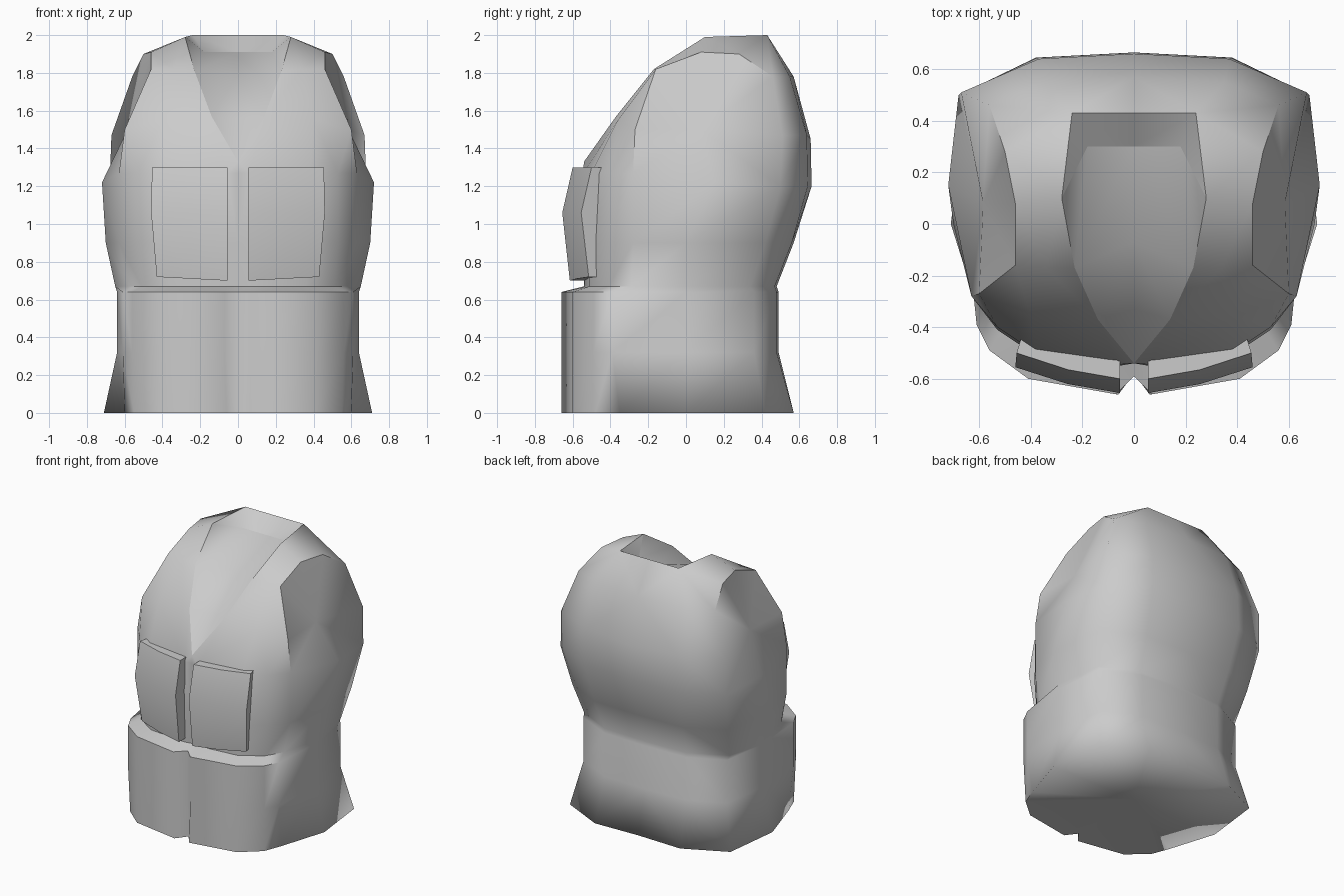
import bpy, math

if "Cube" in bpy.data.objects:
    bpy.data.objects.remove(bpy.data.objects["Cube"])

fabric = bpy.data.materials.new("grey_fabric")
fabric.diffuse_color = (0.6, 0.6, 0.6, 1)
fabric.use_nodes = True
fabric.node_tree.nodes["Principled BSDF"].inputs["Base Color"].default_value = fabric.diffuse_color


def make_half(name, verts, faces):
    """Build the +x half of a part and mirror it across the centre."""
    me = bpy.data.meshes.new(name)
    me.from_pydata(verts, [], faces)
    me.materials.append(fabric)
    ob = bpy.data.objects.new(name, me)
    bpy.context.collection.objects.link(ob)
    bpy.context.view_layer.objects.active = ob
    ob.select_set(True)
    bpy.ops.object.mode_set(mode='EDIT')
    bpy.ops.mesh.select_all(action='SELECT')
    bpy.ops.mesh.normals_make_consistent(inside=False)
    bpy.ops.object.mode_set(mode='OBJECT')
    for p in me.polygons:
        p.use_smooth = True
    m = ob.modifiers.new("mirror", 'MIRROR')
    m.use_clip = True
    m.merge_threshold = 0.002
    return ob


# Vest body: half outlines (x, y) from front centre round to back centre
base = [(0, -.58), (.06, -.66), (.41, -.60), (.55, -.48), (.60, -.35),
        (.71, 0), (.66, .42), (.35, .57), (0, .56)]
hip = [(0, -.59), (.07, -.66), (.41, -.60), (.56, -.49), (.61, -.39),
       (.64, 0), (.59, .36), (.33, .48), (0, .49)]
waist = [(0, -.53), (.06, -.54), (.36, -.51), (.51, -.41), (.58, -.29),
         (.65, 0), (.60, .34), (.34, .47), (0, .48)]
ribs = [(0, -.54), (.06, -.55), (.38, -.51), (.53, -.41), (.63, -.28),
        (.70, 0), (.64, .42), (.36, .56), (0, .57)]
chest = [(0, -.54), (.06, -.545), (.38, -.50), (.53, -.40), (.63, -.28),
         (.72, .15), (.68, .50), (.38, .645), (0, .665)]
rings = [(base, 0.0), (hip, .32), (hip, .64), (waist, .67),
         (ribs, .90), (chest, 1.2)]
n = len(base)
verts, faces = [], []
for outline, z in rings:
    for i, (x, y) in enumerate(outline):
        # the top ring climbs a little toward the front
        dz = (0.07 if i < 5 else 0.02 if i == 5 else 0) if z == 1.2 else 0
        verts.append((x, y, z + dz))
for r in range(len(rings) - 1):
    for i in range(n - 1):
        a = r * n + i
        faces.append((a, a + 1, a + n + 1, a + n))
verts.append((0, 0, 0.01))          # closed underside
under = len(verts) - 1
faces += [(i, under, i + 1) for i in range(n - 1)]

# Upper body: named points on neckline, shoulder, armhole and back
top = (len(rings) - 1) * n
P = {f"r{i}": top + i for i in range(n)}
upper = {
    # neckline
    "v0": (0, -.54, 1.33), "v1": (.14, -.37, 1.57), "v2": (.23, -.17, 1.81),
    "v3": (.28, .10, 1.99), "v4": (.24, .43, 2.0), "v5": (0, .43, 2.0),
    # chest strap middle
    "m1": (.40, -.36, 1.55), "m2": (.34, -.17, 1.82),
    # armhole rim
    "a1": (.60, -.27, 1.50), "a2": (.46, -.16, 1.82), "a3": (.46, .08, 1.91),
    "a4": (.50, .28, 1.90), "a5": (.56, .46, 1.78), "a6": (.67, .51, 1.47),
    "hole": (.585, .08, 1.50),
    # back
    "b1": (.37, .64, 1.47), "b2": (.35, .55, 1.78),
    "c1": (0, .66, 1.45), "c2": (0, .57, 1.78),
    # neck filling
    "n1": (0, -.33, 1.56), "n2": (0, -.07, 1.79), "n3": (0, .30, 1.91),
    "n4": (.18, .30, 1.91),
}
for key, co in upper.items():
    P[key] = len(verts)
    verts.append(co)


def patch(*names):
    faces.append(tuple(P[k] for k in names))


# Chest straps
patch("r0", "r1", "v0")
patch("r1", "r2", "m1", "v1")
patch("r1", "v1", "v0")
patch("r2", "r3", "m1")
patch("r3", "r4", "a1", "m1")
patch("v1", "m1", "m2", "v2")
patch("m1", "a1", "a2", "m2")
patch("v2", "m2", "v3")
patch("m2", "a2", "a3", "v3")
# Shoulder and back
patch("v3", "a3", "a4", "v4")
patch("v4", "a4", "a5", "b2")
patch("v4", "b2", "c2", "v5")
patch("b2", "a5", "a6", "b1")
patch("c2", "b2", "b1", "c1")
patch("b1", "a6", "r6", "r7")
patch("c1", "b1", "r7", "r8")
# Armhole filling, a fan round its middle
rim = ["r4", "r5", "r6", "a6", "a5", "a4", "a3", "a2", "a1"]
for p, q in zip(rim, rim[1:] + rim[:1]):
    patch(p, q, "hole")
# Neck filling and collar
patch("v0", "v1", "n1")
patch("v1", "v2", "n2", "n1")
patch("v2", "v3", "n4")
patch("v2", "n4", "n3", "n2")
patch("v3", "v4", "n4")
patch("v4", "v5", "n3", "n4")
body = make_half("vest_body", verts, faces)

# Keep the neckline, upper armhole and collar crisp
chains = [["v0", "v1", "v2", "v3", "v4", "v5"],
          ["r4", "a1", "a2", "a3", "a4", "a5"], ["v3", "n4", "n3"]]
sharp = set()
for c in chains:
    ids = [P[k] for k in c]
    sharp |= {frozenset(p) for p in zip(ids, ids[1:])}
# Pocket top seam and bottom front hem
for i in range(4):
    sharp |= {frozenset((r * n + i, r * n + i + 1)) for r in (0, 2, 3)}
for e in body.data.edges:
    if frozenset(e.vertices) in sharp:
        e.use_edge_sharp = True

# Chest pouches: bent padded boxes, one per side
verts, faces = [], []
# height, front y at the inner edge, outer x, lift of the outer edge
for z, y, xo, lift in [(.70, -.615, .43, .02), (1.06, -.655, .46, 0),
                       (1.30, -.60, .455, 0)]:
    for depth in (0, .10):
        for u in (0, .5, 1):
            x = .055 + u * (xo - .055) - depth * u * .3
            bulge = .015 * (1 - abs(2 * u - 1))
            verts.append((x, y + .10 * u - bulge + depth, z + lift * u))
loop = [0, 1, 2, 5, 4, 3]
for r in (0, 6):
    for a, b in zip(loop, loop[1:] + loop[:1]):
        faces.append((r + a, r + b, r + b + 6, r + a + 6))
for r in (0, 12):
    faces += [(r, r + 1, r + 4, r + 3), (r + 1, r + 2, r + 5, r + 4)]
bpy.ops.object.select_all(action='DESELECT')
pouch = make_half("chest_pouches", verts, faces)
bpy.ops.object.shade_smooth_by_angle(angle=math.radians(40))
